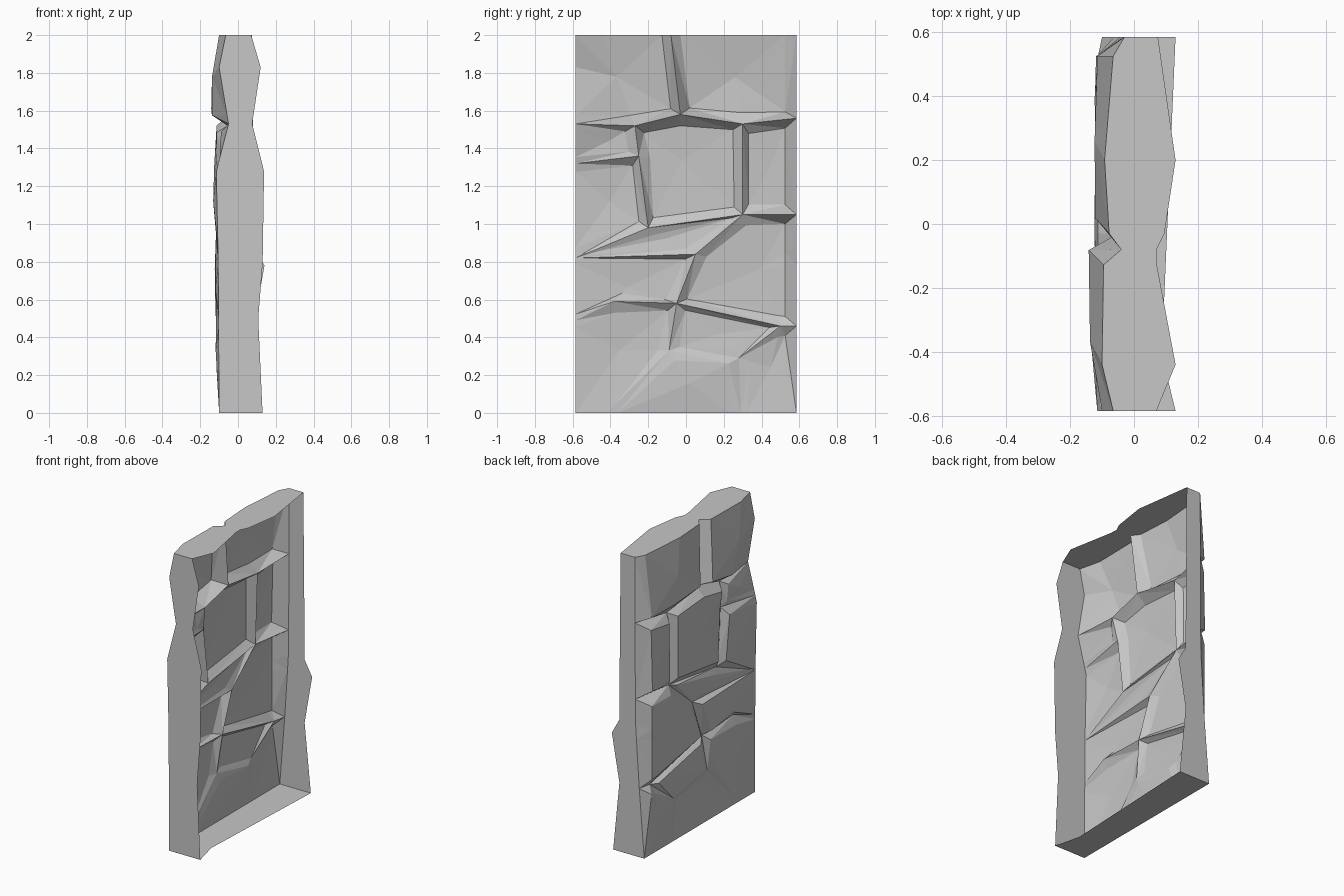
import bpy
import bmesh
import random
from mathutils import Vector

random.seed(4)
default = bpy.data.objects.get("Cube")
if default:
    bpy.data.objects.remove(default, do_unlink=True)

HALF = 0.585      # half the slab width along y
TOP = 2.0         # slab height
SEAM = -0.08      # depth of the joints between stones
CHAMFER = 0.06    # slope width around each stone

# Stone grey
grey = bpy.data.materials.new("stone_grey")
grey.use_nodes = True
colour = (0.57, 0.57, 0.57, 1)
grey.diffuse_color = colour
grey.node_tree.nodes["Principled BSDF"].inputs["Base Color"].default_value = colour

# Joint corners as (y, z), one letter each
corners = {
    "a": (-HALF, TOP), "E": (-.44, TOP), "b": (-.08, TOP),
    "F": (.2, TOP), "c": (HALF, TOP), "e": (-HALF, 1.83),
    "d": (-HALF, 1.53), "f": (-.27, 1.52), "g": (-.03, 1.58),
    "h": (.3, 1.53), "i": (HALF, 1.56),
    "j": (-HALF, 1.32), "k": (-.25, 1.36),
    "n": (-.2, .98), "o": (.3, 1.05), "p": (HALF, 1.05),
    "q": (-HALF, .82), "r": (.05, .84),
    "l": (HALF, .88), "m": (HALF, .78),
    "t": (-HALF, .49), "u": (-.38, .59), "v": (-.05, .58),
    "w": (.5, .46), "x": (HALF, .46),
    "y": (-.09, .33), "z": (.28, .29),
    "A": (-HALF, 0), "B": (-.42, 0), "C": (.29, 0), "D": (HALF, 0),
}
special_joints = {"f": -.055, "g": -.05, "h": -.065, "y": -.095, "z": -.1}

# Each stone is a loop of joint corners with the depth of its face
stones = {
    "aEbgfde": -.137, "bFcihg": -.118, "dfkj": -.085, "fghonk": -.117,
    "hipo": -.114, "jknq": -.122, "qnor": -.1, "roplmxwv": -.115,
    "qrvut": -.115, "tuvyBA": -.112, "vwzy": -.106, "wxDCz": -.108,
    "yzCB": -.082,
}

# Rim outlines as (position, x): the stone side, then the open side
rim_near = {
    "front": [(0, -.1), (.82, -.105), (1.28, -.115), (1.53, -.05),
              (1.83, -.1), (TOP, -.065)],
    "back": [(0, -.1), (.5, -.06), (.9, -.035), (TOP, -.03)],
    "top": [(-HALF, -.065), (-.44, -.1), (-.12, -.095), (-.08, -.04),
            (0, -.1), (.5, -.08), (HALF, -.03)],
    "bottom": [(-HALF, -.1), (HALF, -.1)],
}
rim_far = {
    "front": [(0, .13), (.5, .107), (.77, .13), (1.28, .138),
              (1.53, .075), (1.83, .12), (TOP, .07)],
    "back": [(0, .13), (.5, .08), (.78, .14), (.88, .085), (TOP, .075)],
    "top": [(-HALF, .07), (-.44, .13), (-.12, .07), (-.08, .07),
            (0, .11), (.2, .13), (HALF, .075)],
    "bottom": [(-HALF, .13), (-.45, .085), (HALF, .13)],
}

bm = bmesh.new()


def sides(y, z):
    """Names of the slab sides this point lies on."""
    tests = {"front": y == -HALF, "back": y == HALF,
             "top": z == TOP, "bottom": z == 0}
    return [name for name, hit in tests.items() if hit]


def rim_x(outlines, y, z):
    """Read x from the outline of the side the point lies on."""
    side = sides(y, z)[0]
    pos = z if side in ("front", "back") else y
    outline = outlines[side]
    for (p0, x0), (p1, x1) in zip(outline, outline[1:]):
        if pos <= p1:
            return x0 + (x1 - x0) * (pos - p0) / (p1 - p0)


def add_vert(point, depth):
    """Vertex at the given depth, or on the rim outline."""
    y, z = point
    return bm.verts.new((rim_x(rim_near, y, z) if sides(y, z) else depth, y, z))


# Shared joint vertices
joint = {}
for key, point in corners.items():
    joint[key] = add_vert(point, special_joints.get(key, SEAM))


def inner_vert(key, centre, depth):
    """Raised corner of a stone, kept on the rim except at the back."""
    y, z = corners[key]
    touching = sides(y, z)
    shared = sum(key in loop for loop in stones) > 1
    if touching and "back" not in touching and not shared:
        return joint[key]
    point = Vector((y, z))
    moved = point + (centre - point).normalized() * CHAMFER
    if "front" in touching:
        moved = (y, moved.y)
    elif "back" in touching:
        moved = (y - CHAMFER, z if len(touching) > 1 else moved.y)
    elif touching:
        moved = (moved.x, z)
    return add_vert(moved, depth + random.uniform(-.006, .006))


def add_stone(loop, depth):
    """Raised stone face with sloping sides and a chipped centre."""
    points = [Vector(corners[key]) for key in loop]
    centre = sum(points, Vector((0, 0))) / len(points)
    inner = [inner_vert(key, centre, depth) for key in loop]
    hub = add_vert(centre, depth - random.uniform(0, .01))
    for n, key in enumerate(loop):
        after = (n + 1) % len(loop)
        bm.faces.new((inner[n], inner[after], hub))
        common = set(sides(*corners[key])) & set(sides(*corners[loop[after]]))
        if common <= {"back"}:
            bm.faces.new((joint[key], joint[loop[after]], inner[after], inner[n]))


for loop, depth in stones.items():
    add_stone(loop, depth)

# Side, top and bottom walls, left open on the +x side
rim = [edge for edge in bm.edges if edge.is_boundary]
result = bmesh.ops.extrude_edge_only(bm, edges=rim)
for vert in result["geom"]:
    if isinstance(vert, bmesh.types.BMVert):
        near = min((HALF, -HALF), key=lambda side: abs(vert.co.y - side))
        y = near if abs(vert.co.y - near) < .001 else vert.co.y
        z = TOP if vert.co.z > TOP - .001 else vert.co.z
        vert.co.x = rim_x(rim_far, y, z)

bmesh.ops.triangulate(bm, faces=bm.faces[:])
bmesh.ops.recalc_face_normals(bm, faces=bm.faces[:])
if sum(face.normal.x for face in bm.faces) > 0:
    bmesh.ops.reverse_faces(bm, faces=bm.faces[:])

mesh = bpy.data.meshes.new("stone_wall_slab")
bm.to_mesh(mesh)
bm.free()
mesh.materials.append(grey)
slab = bpy.data.objects.new("stone_wall_slab", mesh)
bpy.context.collection.objects.link(slab)
